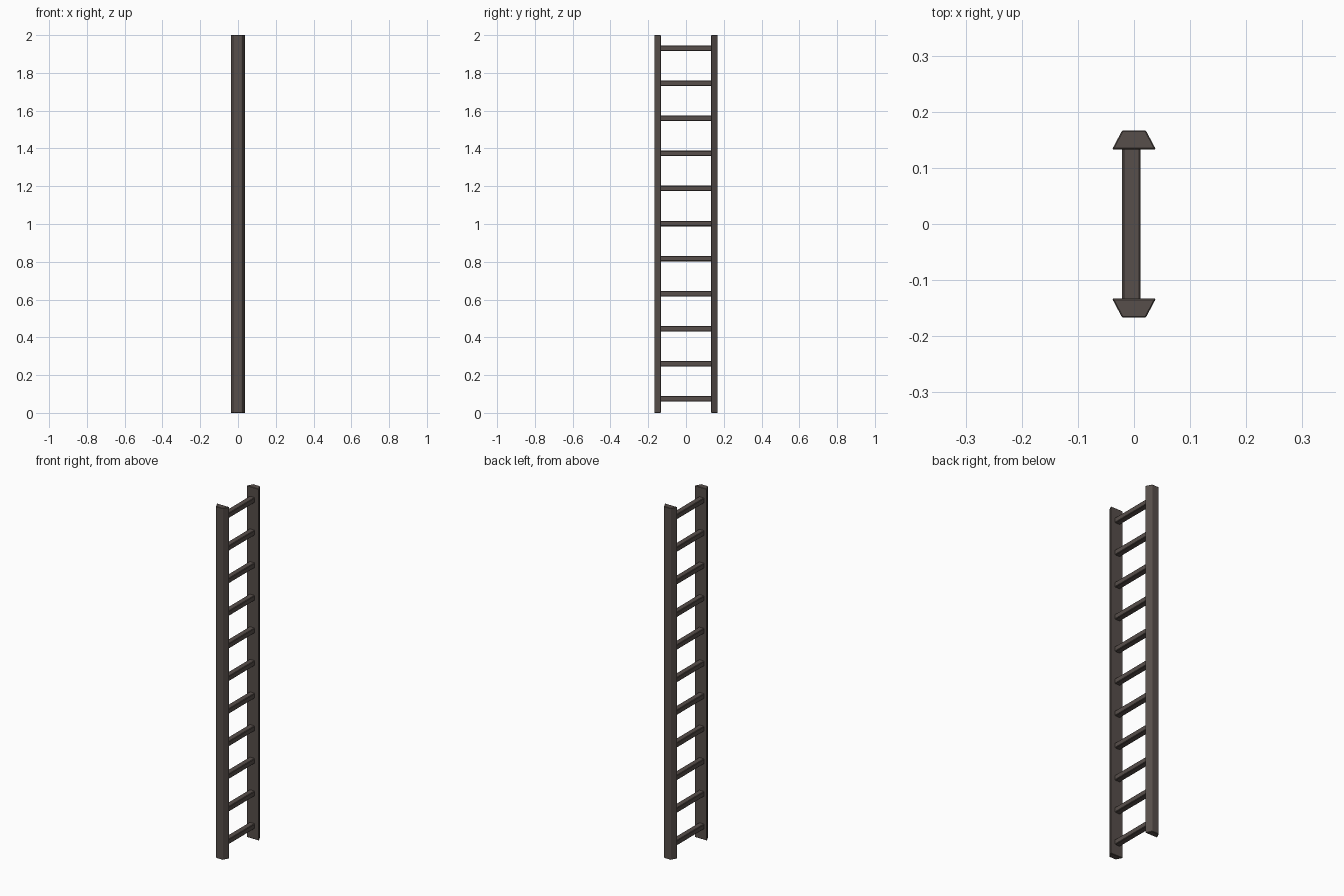
import bpy, bmesh

if "Cube" in bpy.data.objects:
    bpy.data.objects.remove(bpy.data.objects["Cube"])

wood = bpy.data.materials.new("dark brown wood")
wood.diffuse_color = (0.095, 0.077, 0.069, 1)
wood.use_nodes = True
wood.node_tree.nodes["Principled BSDF"].inputs["Base Color"].default_value = wood.diffuse_color


def prism(name, profile, axis, length, bevel):
    """Extrude a closed profile along an axis and soften its edges."""
    bm = bmesh.new()
    face = bm.faces.new([bm.verts.new(p) for p in profile])
    ext = bmesh.ops.extrude_face_region(bm, geom=[face])
    verts = [g for g in ext["geom"] if isinstance(g, bmesh.types.BMVert)]
    bmesh.ops.translate(bm, verts=verts, vec=[a * length for a in axis])
    bmesh.ops.recalc_face_normals(bm, faces=bm.faces)
    bmesh.ops.bevel(bm, geom=bm.edges[:], offset=bevel, segments=1,
                    affect='EDGES', profile=0.5)
    bmesh.ops.recalc_face_normals(bm, faces=bm.faces)
    mesh = bpy.data.meshes.new(name)
    bm.to_mesh(mesh)
    bm.free()
    mesh.materials.append(wood)
    obj = bpy.data.objects.new(name, mesh)
    bpy.context.collection.objects.link(obj)
    return obj


# Side rails: trapezoid section, wide face inwards
for side, label in ((-1, "front"), (1, "back")):
    section = [(-0.039, side * 0.133, 0), (0.039, side * 0.133, 0),
               (0.021, side * 0.167, 0), (-0.021, side * 0.167, 0)]
    prism(label + "_rail", section, (0, 0, 1), 2.0, 0.002)

# Rungs: evenly spaced bars, set slightly off centre
for i in range(11):
    z = 0.075 + i * 0.1855
    x, hw, hh = -0.0045, 0.0165, 0.0145
    section = [(x - hw, -0.137, z - hh), (x + hw, -0.137, z - hh),
               (x + hw, -0.137, z + hh), (x - hw, -0.137, z + hh)]
    prism("rung_%02d" % (i + 1), section, (0, 1, 0), 0.274, 0.003)
